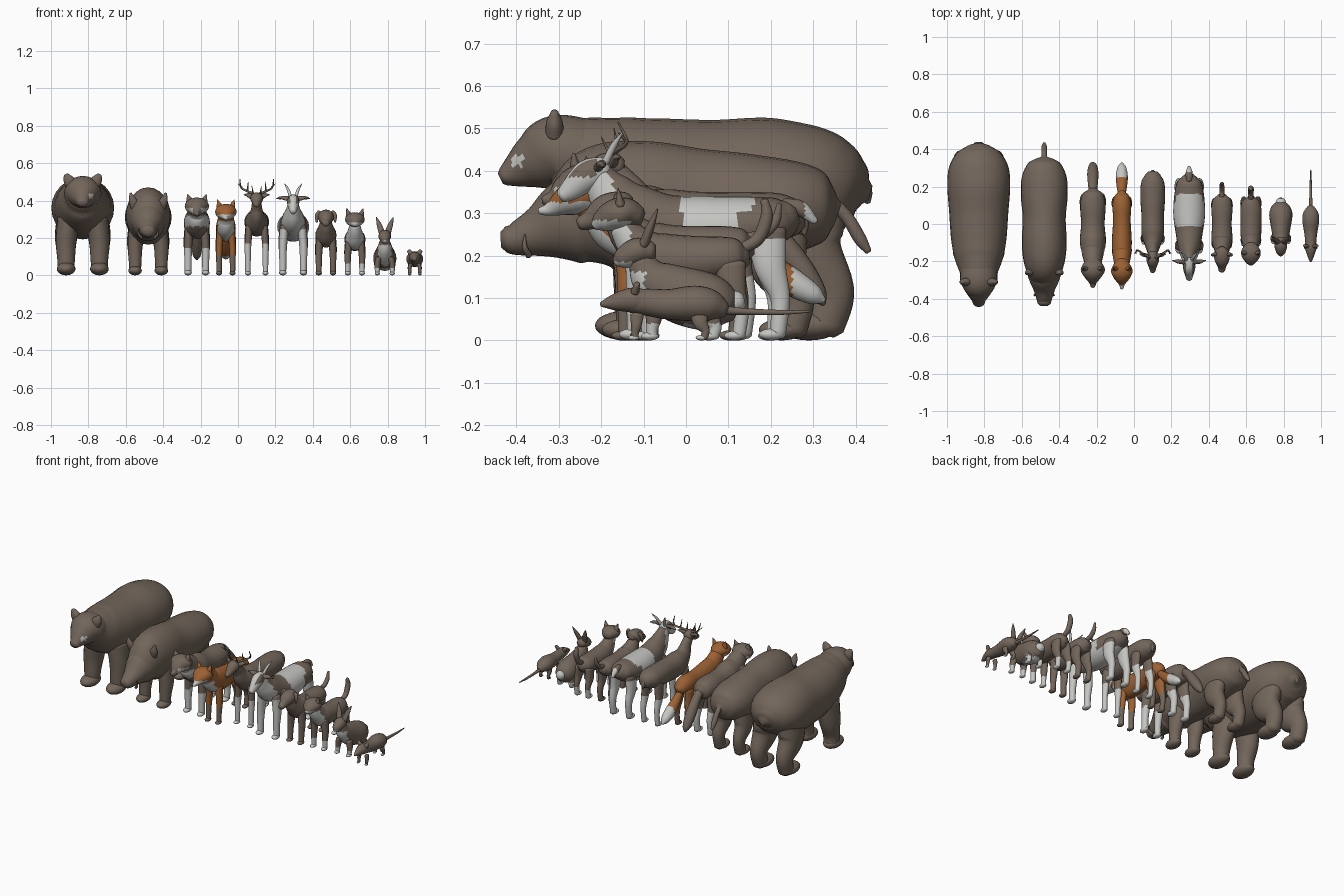
import bpy
import bmesh
from math import cos, sin, pi
from mathutils import Vector

UNIT = 0.01      # all sizes below are in hundredths
SIDES = 24
STEPS = 7

cube = bpy.data.objects.get("Cube")
if cube:
    bpy.data.objects.remove(cube, do_unlink=True)


def make_material(name, red, green, blue):
    material = bpy.data.materials.new(name)
    material.use_nodes = True
    colour = (red, green, blue, 1)
    material.diffuse_color = colour
    material.node_tree.nodes["Principled BSDF"].inputs["Base Color"].default_value = colour
    return material


PALETTE = {
    "brown": make_material("brown fur", .17, .132, .104),
    "light": make_material("light grey fur", .56, .56, .54),
    "orange": make_material("orange fur", .33, .12, .035),
}


def finish(bm, name, part, x, rule):
    """Turn a bmesh into a smooth object whose faces are coloured by a rule."""
    bmesh.ops.recalc_face_normals(bm, faces=bm.faces)
    used = []
    for face in bm.faces:
        face.smooth = True
        colour = rule(face.calc_center_median(), part)
        if colour not in used:
            used.append(colour)
        face.material_index = used.index(colour)
    bmesh.ops.scale(bm, vec=(UNIT, UNIT, UNIT), verts=bm.verts)
    mesh = bpy.data.meshes.new(name)
    bm.to_mesh(mesh)
    bm.free()
    for colour in used:
        mesh.materials.append(PALETTE[colour])
    obj = bpy.data.objects.new(name, mesh)
    obj.location.x = x * UNIT
    bpy.context.scene.collection.objects.link(obj)


def smooth_path(points):
    """Catmull-Rom interpolation of position and radii together."""
    points = [Vector(p) for p in points]
    ends = [points[0] * 2 - points[1]] + points + [points[-1] * 2 - points[-2]]
    path = []
    for a, b, c, d in zip(ends, ends[1:], ends[2:], ends[3:]):
        for step in range(STEPS):
            t = step / STEPS
            path.append((b * 2 + (c - a) * t + (a * 2 - b * 5 + c * 4 - d) * t * t
                         + (b * 3 - a - c * 3 + d) * t ** 3) * .5)
    path.append(points[-1])
    return path


def loft(name, part, x, points, rule):
    """Skin oval rings (x, y, z, half width, half depth) along a path."""
    path = smooth_path(points)
    spots = [Vector(p[:3]) for p in path]
    last = len(path) - 1
    rings = []
    for i, p in enumerate(path):
        along = (spots[min(i + 1, last)] - spots[max(i - 1, 0)]).normalized()
        across = Vector((1, 0, 0))
        across = (across - along * across.dot(along)).normalized()
        up = along.cross(across)
        wide, deep = max(p[3], .05), max(p[4], .05)
        ring = (spots[i], across * wide, up * deep)
        bulge = along * min(wide, deep) * .4
        if i == 0:
            rings.append((ring[0] - bulge, ring[1] * .6, ring[2] * .6))
        rings.append(ring)
        if i == last:
            rings.append((ring[0] + bulge, ring[1] * .6, ring[2] * .6))
    bm = bmesh.new()
    loops = [[bm.verts.new(c + u * cos(2 * pi * k / SIDES) + v * sin(2 * pi * k / SIDES))
              for k in range(SIDES)] for c, u, v in rings]
    for low, high in zip(loops, loops[1:]):
        for k in range(SIDES):
            n = (k + 1) % SIDES
            bm.faces.new((low[k], low[n], high[n], high[k]))
    bm.faces.new(loops[0])
    bm.faces.new(loops[-1])
    finish(bm, name, part, x, rule)


def ball(name, part, x, centre, size, rule):
    bm = bmesh.new()
    bmesh.ops.create_uvsphere(bm, u_segments=SIDES, v_segments=12, radius=1)
    bmesh.ops.scale(bm, vec=size, verts=bm.verts)
    bmesh.ops.translate(bm, vec=centre, verts=bm.verts)
    finish(bm, name, part, x, rule)


def legs(animal, x, rule, out, front, hind, top, r):
    for side, sign in (("left", 1), ("right", -1)):
        o = out * sign
        shapes = {
            "front": (front, [(o * .85, front + r * .5, top, r * 1.2, r * 1.8),
                              (o, front + r * .3, top * .6, r * 1.1, r * 1.4),
                              (o, front, top * .3, r * .95, r),
                              (o, front, r * .6, r * .88, r * .95)]),
            "hind": (hind, [(o * .85, hind - r, top, r * 1.3, r * 2.3),
                            (o, hind - r * .6, top * .68, r * 1.2, r * 1.9),
                            (o, hind + r * .6, top * .38, r * .95, r * 1.15),
                            (o, hind + r * .3, r * .6, r * .88, r * .95)]),
        }
        for place, (y, path) in shapes.items():
            loft(f"{animal}_{side}_{place}_leg", "leg", x, path, rule)
            ball(f"{animal}_{side}_{place}_foot", "foot", x, (o, y - r * .4, r * .7),
                 (r, r * 1.5, r * .7), rule)


def pair(animal, part, x, path, width, depth, tip, rule):
    """Mirrored tapering part such as an ear, horn or tusk."""
    for side, sign in (("left", 1), ("right", -1)):
        points = []
        for i, (px, y, z) in enumerate(path):
            taper = 1 - (1 - tip) * (i / (len(path) - 1)) ** 2
            points.append((px * sign, y, z, width * taper, depth * taper))
        loft(f"{animal}_{side}_{part}", part, x, points, rule)


def build(animal, x, rule, torso, head, ear, ear_width, ear_tip, leg, tail):
    def spine(rows):
        return [(0, *row) for row in rows]
    loft(animal + "_torso", "torso", x, spine(torso), rule)
    loft(animal + "_head", "head", x, spine(head), rule)
    loft(animal + "_tail", "tail", x, spine([(y, z, r, r) for y, z, r in tail]), rule)
    pair(animal, "ear", x, ear, ear_width, ear_width * .7, ear_tip, rule)
    legs(animal, x, rule, *leg)


# Colour rules: local position and part name give the fur colour
def plain(p, part):
    return "brown"


def bear_fur(p, part):
    spot = part == "head" and p.x > 1.8 and -41 < p.y < -38.5 and 41 < p.z < 43.5
    return "light" if spot else "brown"


def wolf_fur(p, part):
    pale = {"head": p.z < 36 and p.y > -31, "torso": p.y < -13 and 26 < p.z < 32,
            "leg": p.z < 15, "foot": True}
    return "light" if pale.get(part) else "brown"


def fox_fur(p, part):
    if part == "foot" or part == "leg" and p.z < 11:
        return "brown"
    pale = {"head": p.z < 32.5, "torso": p.y < -12 and p.z < 29 and abs(p.x) < 4.2,
            "tail": p.y > 25}
    return "light" if pale.get(part) else "orange"


def deer_fur(p, part):
    return "light" if part == "foot" or part == "leg" and p.z < 17 else "brown"


def goat_fur(p, part):
    band_end = 16 if p.z > 31 else 12
    pale = {"head": abs(p.x) < 1.3 or p.z < 38.5 or p.y > -21, "leg": p.z < 24, "foot": True,
            "horn": True, "tail": p.y > 28,
            "torso": -1 < p.y < band_end or p.z < 23 or p.y + p.z * .6 < 5}
    return "light" if pale.get(part) else "brown"


def cat_fur(p, part):
    pale = {"head": p.z < 28.3 and p.y < -13, "leg": p.z < 6, "foot": True,
            "torso": p.y + p.z * .6 < 2 and p.z < 27 and p.y < -8}
    return "light" if pale.get(part) else "brown"


def rabbit_fur(p, part):
    pale = {"head": p.z < 18.5, "torso": p.y < -5 and p.z < 16 and abs(p.x) < 3.5 or p.z < 4,
            "tail": True, "foot": True, "leg": p.z < 4}
    return "light" if pale.get(part) else "brown"


def mouse_fur(p, part):
    return "light" if part == "foot" else "brown"


# Heavy animals: bear and boar
build("bear", -83, bear_fur,
      [(-30, 43, 9, 8), (-25, 42, 10.5, 11), (-18, 39.5, 13, 13.7), (-8, 37, 14.8, 15.5),
       (6, 35.8, 15.8, 16.2), (20, 36, 16.8, 16.5), (30, 36.5, 16, 14.2), (37, 36, 12.5, 11),
       (40.5, 35.5, 8, 7), (42.3, 35, 3.5, 3)],
      [(-43, 38.5, 2.8, 2.2), (-40, 40, 4.2, 4.2), (-36, 42, 7, 6.7), (-31, 44, 9.7, 9),
       (-25, 43, 10, 9.5)],
      [(6.3, -31, 49), (7.8, -31, 51.5), (9, -31, 53.8)], 3.2, .4, (8.9, -12, 31, 30, 5),
      [(39, 40, 3), (42, 35, 2), (43, 32.5, .6)])
build("boar", -48, plain,
      [(-28, 28, 8.5, 10), (-20, 31, 11, 14.8), (-10, 32, 12, 15), (3, 31.2, 11.5, 14),
       (15, 31, 12.5, 13), (25, 31.5, 12, 11), (32, 31.5, 9, 8.5), (34.5, 31.5, 5.5, 5),
       (35.8, 31.5, 2, 2)],
      [(-42.5, 23.8, 3.5, 3), (-40, 24, 4.2, 4), (-35, 25.5, 5.8, 6), (-28, 28, 8.7, 10),
       (-22, 29, 9, 10)],
      [(6.5, -25, 36), (8.3, -26, 40), (9.5, -26.5, 44)], 2.7, .2, (7, -13, 24, 26, 3.6),
      [(34, 33, 1.6), (38, 29, 1.5), (41, 24, 1.5), (43, 21, .8)])
pair("boar", "tusk", -48, [(3.5, -37, 20), (5, -38, 22), (5, -38, 25)], .8, .8, .2, plain)

# Wolf and fox
build("wolf", -22, wolf_fur,
      [(-23, 36, 4.5, 4.5), (-19, 34, 5, 5.5), (-15, 30.5, 6, 7.5), (-9, 28, 7, 8.5),
       (0, 27.5, 6.3, 7), (10, 28, 6.8, 6.5), (16, 28, 5.5, 5.3), (18, 28, 3, 3)],
      [(-33.5, 33, 1.2, 1.2), (-31, 33.5, 2.2, 2.2), (-28, 35.5, 4.5, 3.8), (-24.5, 37, 6.5, 4.6),
       (-20, 36, 4.5, 4)],
      [(3.7, -24, 39.5), (5, -23.5, 43.3)], 2.2, .1, (4.7, -11, 13, 26, 2),
      [(16, 29, 2), (21, 25, 2.6), (27, 17, 3), (31, 11, 2.2), (32.5, 8.5, .6)])
build("fox", -6.5, fox_fur,
      [(-23, 32.8, 3.8, 4), (-20, 30.5, 4.3, 5), (-16, 26.8, 5, 6.5), (-9, 25, 5.3, 7),
       (2, 25, 4.7, 5.7), (10, 25.5, 5, 5.3), (15, 25, 3.8, 4), (17, 25, 2, 2)],
      [(-34.5, 30.5, .8, .8), (-32, 31, 1.8, 1.7), (-28, 33, 4.8, 3.7), (-24.5, 34, 5.7, 4.2),
       (-20, 33, 3.5, 3.5)],
      [(3.2, -24, 36.5), (4.5, -23.5, 40.4)], 1.9, .1, (3.6, -14.5, 12, 23, 1.6),
      [(14, 23.5, 1.6), (19, 18.5, 2.6), (25, 13.8, 3.2), (30, 10.8, 2.4), (32.5, 9.4, .7)])

# Hoofed animals: deer and goat
build("deer", 10, deer_fur,
      [(-17, 40, 2.5, 2.8), (-14, 36, 2.9, 3.8), (-11, 31.5, 4.2, 5.5), (-5, 28.5, 6, 7.3),
       (4, 28, 6, 7), (14, 28.5, 6.6, 6.5), (22, 29, 6.2, 5.7), (26.5, 29, 4, 4)],
      [(-25.5, 37.5, 1.3, 1.3), (-23, 38.5, 2.1, 2.1), (-19, 41, 3.4, 3.2), (-15.5, 41, 2.5, 2.5)],
      [(2.5, -17, 42), (4.8, -16.5, 43), (7, -16, 43)], 1.5, .15, (4.7, -8, 20, 26, 1.6),
      [(25, 31, 1.4), (27.5, 28, 1.4), (28, 25, .5)])
pair("deer", "antler", 10, [(1.3, -18, 43.5), (5, -16, 45), (8.3, -14, 47), (9, -16, 51.5)],
     .65, .65, .3, plain)
for tine, start, end in (("brow_tine", (2, -18, 44), (2.6, -20, 48)),
                         ("middle_tine", (5, -16, 45), (4.6, -17, 50)),
                         ("outer_tine", (8, -14, 47), (10, -16, 49))):
    pair("deer", tine, 10, [start, end], .5, .5, .2, plain)
build("goat", 29.5, goat_fur,
      [(-20.5, 39, 2.7, 3.4), (-18, 35, 3.8, 5.4), (-13.5, 30.5, 5.7, 7), (-5, 27, 7.2, 7.5),
       (5, 26, 8.5, 8), (15, 27, 8, 7), (22, 28.5, 6.5, 5.3), (25, 29.5, 4, 3.5)],
      [(-29.3, 34, 1.6, 1.7), (-27, 35.7, 2.3, 2.7), (-23, 39, 3.3, 3.7), (-19, 40.7, 2.5, 2.8)],
      [(2.5, -20.5, 41), (6, -20, 41.5), (9, -19.5, 41)], 1.5, .15, (5.5, -12, 21, 26, 2),
      [(23, 32, 1.5), (27, 31, 1.9), (30.5, 28, .8)])
pair("goat", "horn", 29.5, [(1.4, -19, 42), (2.8, -17, 46), (4.6, -15, 49)], .9, .9, .2, goat_fur)

# Dog and cat
build("dog", 47, plain,
      [(-16, 29, 3, 3.5), (-13, 25, 4.2, 5), (-8, 21.5, 5.6, 6.5), (0, 21.5, 5.2, 5.5),
       (8, 22, 5.6, 5), (13, 22, 4.8, 4.4), (15, 22, 2.8, 2.8)],
      [(-25, 27.5, 1.7, 1.6), (-22.5, 28.5, 2.4, 2.4), (-19, 30.5, 4, 3.8), (-15, 31.5, 4, 3.6),
       (-13, 31, 2, 2)],
      [(3.2, -16, 33.8), (4.7, -16.5, 32), (4.9, -17, 28.5)], 1.4, .4, (3.8, -10, 11, 20, 1.7),
      [(14, 24, 1.3), (18, 25, 1.3), (21, 28, 1.2), (22, 32, .6)])
build("cat", 62.5, cat_fur,
      [(-15, 27, 2.8, 3.2), (-12, 23, 4, 4.5), (-7, 19.5, 5.4, 6), (1, 19, 5.6, 5.7),
       (8, 19.5, 5.6, 5), (12, 19.5, 4.6, 4.4), (14, 19.5, 2.5, 2.5)],
      [(-21.5, 27, 1.3, 1.2), (-20, 28, 3, 2.6), (-17, 29.5, 5, 3.7), (-14, 30, 5, 3.6),
       (-11, 29, 3, 2.5)],
      [(3.2, -15.5, 32), (4.4, -16, 35.8)], 1.8, .1, (3.8, -9, 12, 18, 1.6),
      [(13, 21.5, 1.3), (17, 24, 1.5), (19, 29, 1.5), (18.5, 33, .9)])

# Small animals: rabbit and mouse
build("rabbit", 78.5, rabbit_fur,
      [(-11, 19, 2.5, 2.8), (-8, 14.5, 4, 5), (-2, 11, 5.2, 6.7), (5, 9, 6.2, 6.8),
       (9, 7.5, 5, 5.3), (11, 6.5, 2.5, 2.5)],
      [(-16.5, 18.5, 1.3, 1.3), (-15, 19.3, 2.5, 2.5), (-11.5, 21, 3.4, 3.2), (-8, 21, 2.5, 2.3)],
      [(1.5, -10, 22.5), (3, -8.3, 27), (4.5, -6.7, 31)], 1.7, .15, (4, -8, 6, 9, 1.4),
      [(10.2, 8.5, 2.2), (11.5, 9, 2.8), (12.9, 9.3, 2.3)])
build("mouse", 94.5, mouse_fur,
      [(-13, 9.3, 2.8, 2.8), (-9, 9, 3, 3.2), (-4, 8.5, 3.6, 3.6), (2, 8.7, 4.5, 4.2),
       (6, 8.2, 4, 3.7), (9, 7.2, 2, 2)],
      [(-20, 8.5, .6, .6), (-17, 9, 1.8, 1.9), (-13, 9.5, 3, 2.9), (-10, 9.3, 2.8, 2.8)],
      [(2, -12, 11.5), (3.3, -11.5, 13.3)], 1.4, .7, (2.7, -12, 4, 6, .9),
      [(8, 7.2, 1.1), (14, 6.8, .8), (22, 6.6, .6), (29, 6.8, .25)])
